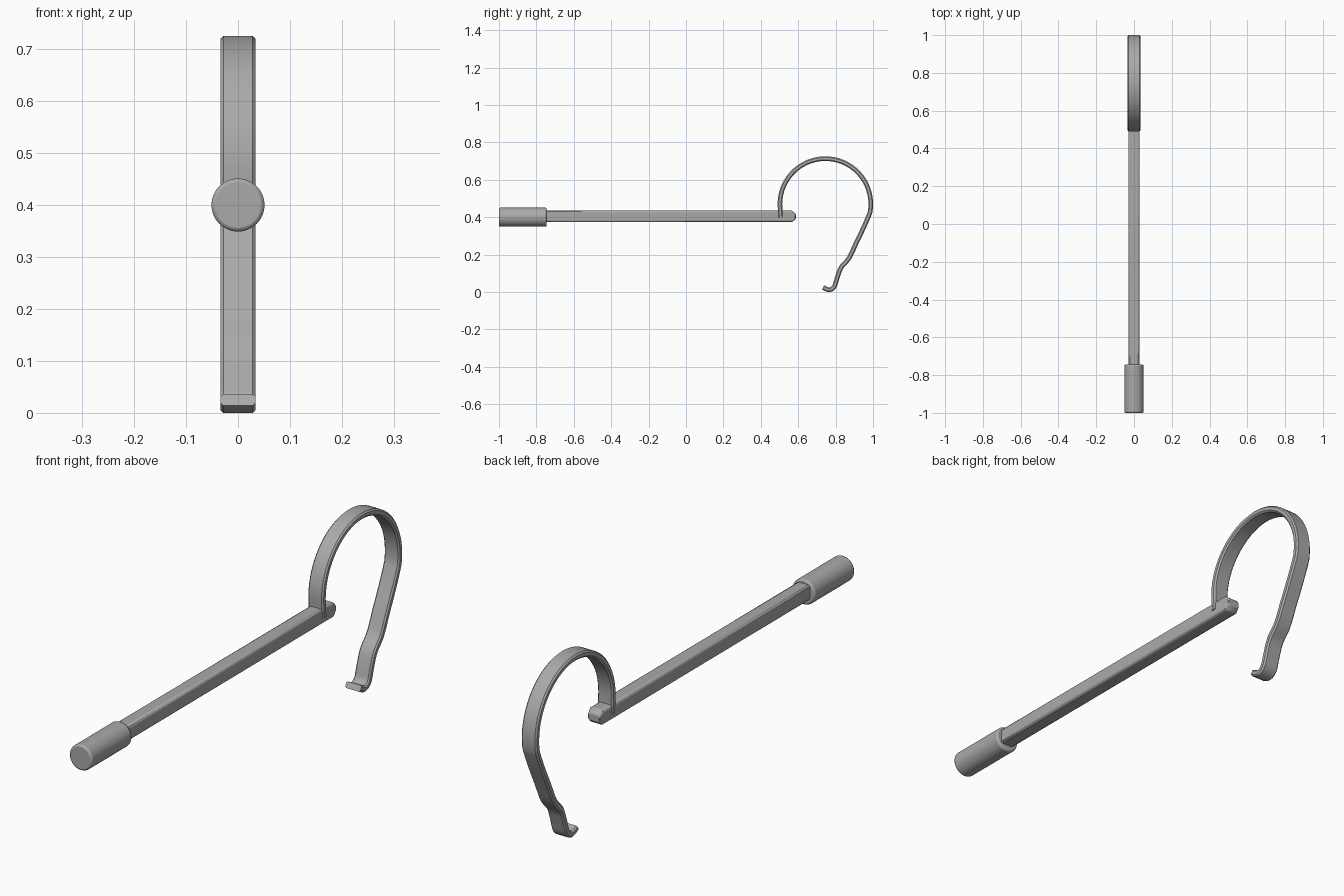
import bpy, bmesh, math
from mathutils import Vector, Matrix

cube = bpy.data.objects.get("Cube")
if cube:
    bpy.data.objects.remove(cube, do_unlink=True)

grey = bpy.data.materials.new("plain_grey")
grey.use_nodes = True
grey.diffuse_color = (0.4, 0.4, 0.4, 1)
grey.node_tree.nodes["Principled BSDF"].inputs["Base Color"].default_value = (0.4, 0.4, 0.4, 1)


def finish(name, bm, bevel=0, segments=2):
    """Turn a bmesh into a smooth-shaded object with softened edges."""
    bmesh.ops.recalc_face_normals(bm, faces=bm.faces)
    mesh = bpy.data.meshes.new(name)
    bm.to_mesh(mesh)
    bm.free()
    mesh.materials.append(grey)
    obj = bpy.data.objects.new(name, mesh)
    bpy.context.collection.objects.link(obj)
    bpy.ops.object.select_all(action="DESELECT")
    obj.select_set(True)
    bpy.context.view_layer.objects.active = obj
    if bevel:
        mod = obj.modifiers.new("soft_edges", "BEVEL")
        mod.width, mod.segments = bevel, segments
        mod.limit_method = "ANGLE"
        mod.angle_limit = math.radians(40)
    bpy.ops.object.shade_smooth_by_angle(angle=math.radians(35))
    return obj


def loft(rings):
    """Skin a list of equal vertex rings and cap both ends."""
    bm = bmesh.new()
    rows = [[bm.verts.new(p) for p in ring] for ring in rings]
    n = len(rows[0])
    for a, b in zip(rows, rows[1:]):
        for i in range(n):
            j = (i + 1) % n
            bm.faces.new((a[i], a[j], b[j], b[i]))
    bm.faces.new(rows[0])
    bm.faces.new(rows[-1])
    return bm


def chamfered(w, h, c):
    """Half-width, half-height rectangle with cut corners."""
    return [(w, h - c), (w - c, h), (c - w, h), (-w, h - c),
            (-w, c - h), (c - w, -h), (w - c, -h), (w, c - h)]


# Microphone capsule
bm = bmesh.new()
bmesh.ops.create_cone(bm, cap_ends=True, segments=48, radius1=0.051, radius2=0.051, depth=0.255,
                      matrix=Matrix.Translation((0, -0.8725, 0.4)) @ Matrix.Rotation(math.pi / 2, 4, "X"))
finish("microphone_capsule", bm, 0.007)

# Boom bar with a tapered rear tip
stations = [(-0.76, 0.030, 0.031), (0.568, 0.030, 0.031), (0.587, 0.026, 0.014)]
finish("boom_bar", loft([[(x, y, 0.404 + z) for x, z in chamfered(w, h, 0.007)]
                         for y, w, h in stations]), 0.003, 1)

# Ear hook centre line: arc over the ear, then a straight leg and curled tip
path = [Vector((0, 0.506, 0.40))]
for i in range(33):
    a = math.radians(180 - 190 * i / 32)
    path.append(Vector((0, 0.745 + 0.243 * math.cos(a), 0.47 + 0.243 * math.sin(a))))
keys = [path[-2], path[-1]] + [Vector((0, y, z)) for y, z in (
    (0.953, 0.352), (0.91, 0.262), (0.872, 0.182), (0.83, 0.132), (0.808, 0.075),
    (0.792, 0.028), (0.765, 0.012), (0.733, 0.025), (0.72, 0.034))]
for p0, p1, p2, p3 in zip(keys, keys[1:], keys[2:], keys[3:]):
    for k in range(1, 7):
        t = k / 6
        path.append(0.5 * (2 * p1 + (p2 - p0) * t + (2 * p0 - 5 * p1 + 4 * p2 - p3) * t * t
                           + (3 * p1 - p0 - 3 * p2 + p3) * t ** 3))

# Flat strip swept along the centre line
rings = []
for i, p in enumerate(path):
    d = (path[min(i + 1, len(path) - 1)] - path[max(i - 1, 0)]).normalized()
    side = Vector((0, -d.z, d.y))
    rings.append([p + side * h + Vector((w, 0, 0)) for w, h in chamfered(0.034, 0.0125, 0.006)])
finish("ear_hook", loft(rings))
